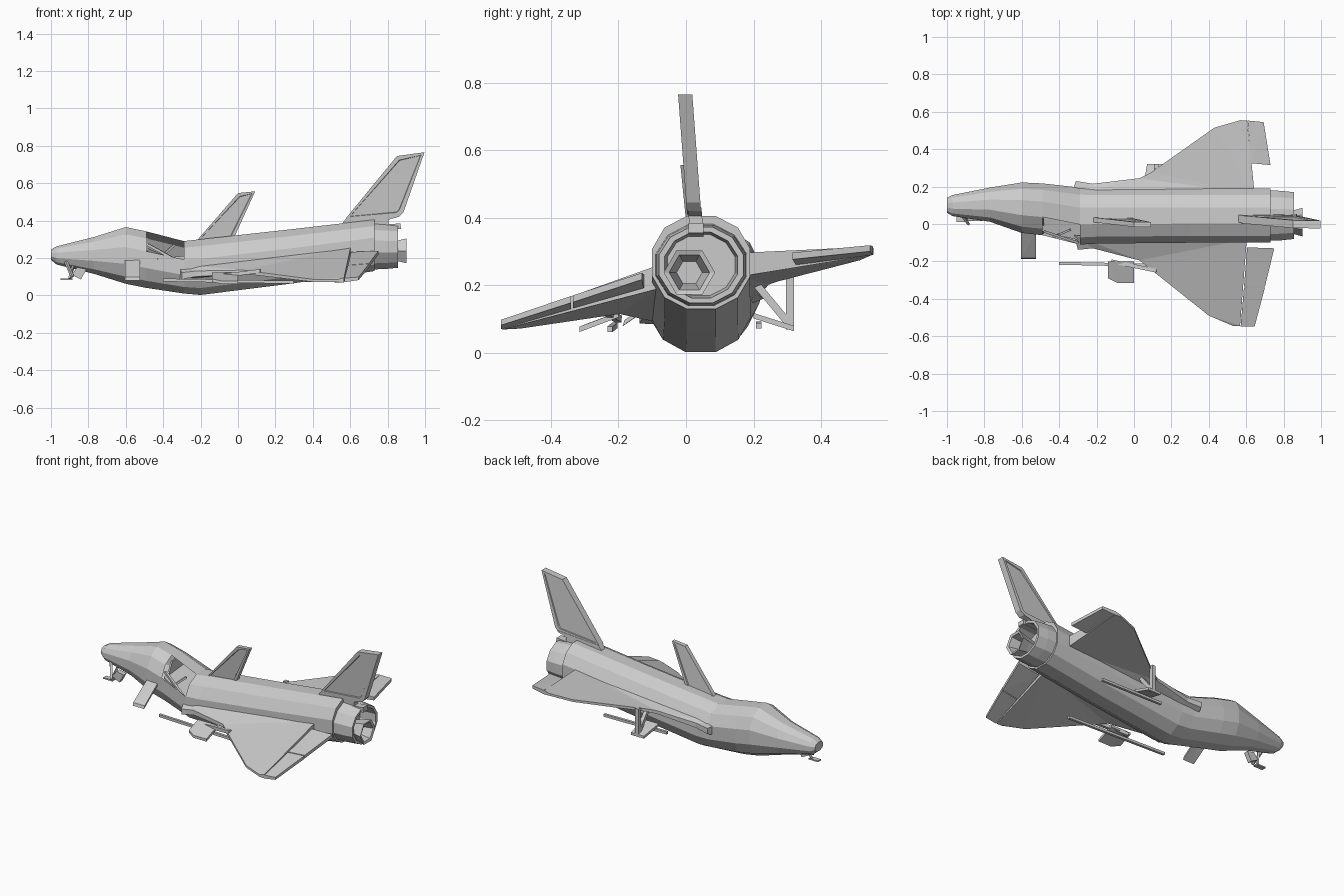
import bpy, bmesh, math
from mathutils import Vector


def make(name, bm):
    bmesh.ops.recalc_face_normals(bm, faces=bm.faces)
    me = bpy.data.meshes.new(name)
    bm.to_mesh(me)
    bm.free()
    ob = bpy.data.objects.new(name, me)
    bpy.context.collection.objects.link(ob)
    return ob


def ring(x, ylo, yhi, zlo, zhi, n, power=1.0):
    # cross-section in the yz plane; power below 1 squares it off
    pts = []
    for i in range(n):
        a = 2 * math.pi * (i + 0.5) / n
        c, s = math.cos(a), math.sin(a)
        k = 1 / math.cos(math.pi / n)
        sx = min(1, k * abs(c)) ** power * math.copysign(1, c)
        sz = min(1, k * abs(s)) ** power * math.copysign(1, s)
        pts.append(Vector((x, (ylo + yhi) / 2 + sx * (yhi - ylo) / 2,
                           (zlo + zhi) / 2 + sz * (zhi - zlo) / 2)))
    return pts


def loft(name, rings, caps=(True, True), skip=()):
    bm = bmesh.new()
    rows = [[bm.verts.new(p) for p in r] for r in rings]
    n = len(rows[0])
    for j in range(len(rows) - 1):
        for i in range(n):
            if (j, i) not in skip:
                k = (i + 1) % n
                bm.faces.new((rows[j][i], rows[j][k], rows[j + 1][k], rows[j + 1][i]))
    if caps[0]:
        bm.faces.new(rows[0])
    if caps[1]:
        bm.faces.new(rows[-1])
    return make(name, bm)


def slab(name, pts, axis, thick, inset=0):
    # outline thickened along an axis, thickness given per point
    if not isinstance(thick, (list, tuple)):
        thick = [thick] * len(pts)
    axis = Vector(axis)
    bm = bmesh.new()
    a = [bm.verts.new(Vector(p) + axis * t / 2) for p, t in zip(pts, thick)]
    b = [bm.verts.new(Vector(p) - axis * t / 2) for p, t in zip(pts, thick)]
    sides = [bm.faces.new(a), bm.faces.new(b[::-1])]
    n = len(pts)
    for i in range(n):
        k = (i + 1) % n
        bm.faces.new((a[i], b[i], b[k], a[k]))
    bmesh.ops.recalc_face_normals(bm, faces=bm.faces)
    if inset:
        bmesh.ops.inset_individual(bm, faces=sides, thickness=inset, depth=0)
        bmesh.ops.inset_individual(bm, faces=sides, thickness=0.003, depth=-0.006)
    else:
        bmesh.ops.triangulate(bm, faces=sides)
    return make(name, bm)


def bar(name, p, q, w, h=None):
    p, q, h = Vector(p), Vector(q), h or w
    d = (q - p).normalized()
    u = d.cross(Vector((0, 0, 1)) if abs(d.z) < 0.9 else Vector((1, 0, 0))).normalized()
    v = d.cross(u)
    corners = [(-1, -1), (1, -1), (1, 1), (-1, 1)]
    return loft(name, [[e + u * w / 2 * s + v * h / 2 * t for s, t in corners] for e in (p, q)])


# Fuselage: nose, canopy hump, deep belly, open upper bay on the -y side
SIDES = 12
sections = [
    (-1.0, 0.06, 0.14, 0.19, 0.245), (-0.97, 0.042, 0.155, 0.165, 0.262),
    (-0.77, 0.012, 0.195, 0.115, 0.312), (-0.60, -0.048, 0.222, 0.062, 0.365),
    (-0.49, -0.06, 0.217, 0.04, 0.342), (-0.29, -0.11, 0.195, 0.01, 0.29),
    (-0.20, -0.105, 0.192, 0.002, 0.30), (0.3, -0.1, 0.19, 0.065, 0.355),
    (0.73, -0.1, 0.19, 0.13, 0.405)]
loft("fuselage", [ring(*s, SIDES, 0.92) for s in sections], skip={(4, 3), (4, 4)})

# Open bay: sunken floor, bulkhead and braces
slab("bay_floor", [(-0.49, -0.04, 0.23), (-0.28, -0.09, 0.14), (-0.28, 0.16, 0.16),
                   (-0.49, 0.17, 0.25)], (0, 0, 1), 0.01)
slab("bay_bulkhead", [(-0.485, -0.05, 0.15), (-0.485, 0.2, 0.15), (-0.485, 0.15, 0.31),
                      (-0.485, 0.03, 0.31)], (1, 0, 0), 0.01)
bar("bay_brace_1", (-0.48, -0.04, 0.27), (-0.3, -0.1, 0.17), 0.014)
bar("bay_brace_2", (-0.34, -0.03, 0.27), (-0.43, -0.07, 0.19), 0.012)


# Wings lie on two tilted planes, one per side
def left_z(x, y):
    return 0.21 + 0.3 * (y + 0.13) + 0.115 * (x - 0.6)


def right_z(x, y):
    return 0.265 + 0.115 * (y - 0.2) + 0.095 * (x - 0.64)


def wing_part(name, outline, plane, thick):
    slab(name, [(x, y, plane(x, y)) for x, y in outline], (0, 0, 1), thick)


wing_part("left_wing", [(-0.32, -0.06), (-0.3, -0.138), (-0.22, -0.13), (0.03, -0.195),
                        (0.08, -0.235), (0.4, -0.49), (0.53, -0.545), (0.567, -0.545),
                        (0.603, -0.08)], left_z,
          [0.08, 0.035, 0.03, 0.02, 0.018, 0.014, 0.014, 0.025, 0.07])
wing_part("right_wing", [(-0.34, 0.15), (-0.31, 0.23), (-0.22, 0.215), (0.03, 0.245),
                         (0.09, 0.275), (0.43, 0.515), (0.57, 0.555), (0.605, 0.553),
                         (0.645, 0.16)], right_z,
          [0.08, 0.035, 0.03, 0.02, 0.018, 0.014, 0.014, 0.025, 0.07])

# Trailing edge flaps
wing_part("left_inner_flap", [(0.605, -0.125), (0.75, -0.13), (0.70, -0.335), (0.588, -0.335)],
          left_z, [0.04, 0.02, 0.02, 0.03])
wing_part("left_outer_flap", [(0.588, -0.34), (0.70, -0.34), (0.645, -0.548), (0.57, -0.548)],
          left_z, [0.03, 0.02, 0.016, 0.022])
wing_part("right_outer_flap", [(0.627, 0.325), (0.73, 0.315), (0.693, 0.545), (0.607, 0.553)],
          right_z, [0.035, 0.02, 0.018, 0.025])


# Tail fin and dorsal blade, leaning a little toward -y
def fin(name, profile, y0, lean, thick, inset):
    slab(name, [(x, y0 - lean * (z - 0.4), z) for x, z in profile], (0, 1, 0), thick, inset)


fin("tail_fin_root", [(0.54, 0.36), (0.565, 0.395), (0.58, 0.413), (0.87, 0.43), (0.86, 0.42),
                      (0.805, 0.405), (0.805, 0.36)], 0.028, 0.075, 0.04, 0)
fin("tail_fin", [(0.575, 0.41), (0.85, 0.745), (0.997, 0.765), (0.885, 0.445), (0.86, 0.42)],
    0.025, 0.075, 0.042, 0.025)
fin("dorsal_blade", [(-0.24, 0.27), (0.0, 0.547), (0.092, 0.556), (-0.025, 0.3)],
    0.012, 0.1, 0.026, 0.02)

# Engine shroud: open double-walled drum
loft("engine_shroud", [ring(x, 0.045 - r, 0.045 + r, 0.26 - r * 0.9, 0.26 + r * 0.9, 12)
                       for x, r in ((0.72, 0.135), (0.79, 0.132), (0.855, 0.125),
                                    (0.855, 0.108), (0.75, 0.1))])
bar("shroud_bracket", (0.75, 0.03, 0.36), (0.87, 0.03, 0.37), 0.045, 0.03)


# Six-sided flared exhaust with a hollow throat
def hexring(x, r):
    return [Vector((x, 0.01 + r * math.cos(i * math.pi / 3),
                    0.238 + r * math.sin(i * math.pi / 3))) for i in range(6)]


loft("exhaust_nozzle", [hexring(*s) for s in ((0.76, 0.045), (0.84, 0.06), (0.90, 0.076),
                                              (0.895, 0.06), (0.80, 0.038))])

# Nose skid
bar("nose_strut", (-0.92, 0.045, 0.18), (-0.885, 0.0, 0.10), 0.014)
bar("nose_brace", (-0.88, 0.06, 0.16), (-0.9, 0.03, 0.09), 0.012)
bar("nose_skid", (-0.95, 0.025, 0.085), (-0.885, 0.025, 0.085), 0.03, 0.008)
slab("nose_door", [(-0.86, 0.03, 0.15), (-0.81, 0.03, 0.14), (-0.84, 0.03, 0.085),
                   (-0.89, 0.03, 0.11)], (0, 1, 0), 0.03)

# Side hatch folded outward
slab("side_hatch", [(-0.605, -0.04, 0.185), (-0.525, -0.05, 0.185), (-0.525, -0.185, 0.088),
                    (-0.605, -0.185, 0.088)], (0, 0.3, 1), 0.018)

# Left main skid
bar("left_skid_rail", (-0.4, -0.21, 0.082), (0.3, -0.225, 0.07), 0.016)
bar("left_strut", (-0.12, -0.2, 0.10), (0.12, -0.25, 0.13), 0.02)
slab("left_skid_door", [(-0.14, -0.2, 0.113), (0.0, -0.2, 0.113), (0.0, -0.315, 0.07),
                        (-0.09, -0.315, 0.07), (-0.14, -0.29, 0.08)], (0, 0, 1), 0.016)

# Right main skid
bar("right_skid_rail", (-0.02, 0.215, 0.085), (0.42, 0.215, 0.08), 0.016)
bar("right_strut", (0.12, 0.308, 0.07), (0.12, 0.308, 0.24), 0.024)
bar("right_diagonal", (0.12, 0.19, 0.225), (0.12, 0.31, 0.08), 0.022)
slab("right_skid_door", [(0.05, 0.2, 0.11), (0.16, 0.2, 0.11), (0.16, 0.32, 0.072),
                         (0.07, 0.32, 0.072)], (0, 0, 1), 0.016)
